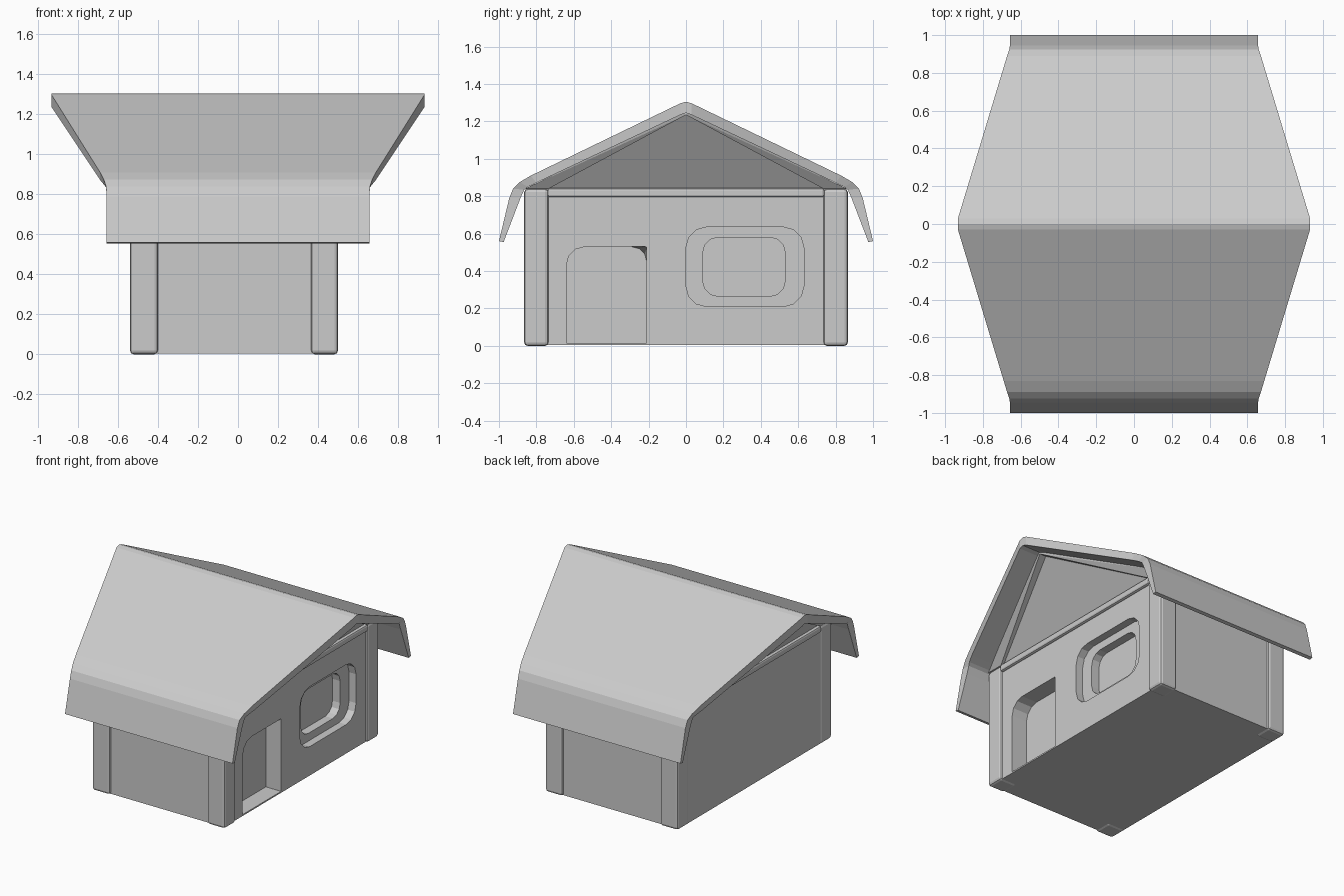
import bpy, bmesh, math

if "Cube" in bpy.data.objects:
    bpy.data.objects.remove(bpy.data.objects["Cube"])

def finish(name, bm, bevel=0):
    bmesh.ops.recalc_face_normals(bm, faces=bm.faces)
    me = bpy.data.meshes.new(name)
    bm.to_mesh(me)
    bm.free()
    ob = bpy.data.objects.new(name, me)
    bpy.context.collection.objects.link(ob)
    if bevel:
        m = ob.modifiers.new("bevel", 'BEVEL')
        m.width, m.segments = bevel, 2
    return ob

def hull(name, pts, bevel=0):
    bm = bmesh.new()
    bmesh.ops.convex_hull(bm, input=[bm.verts.new(p) for p in pts])
    bmesh.ops.dissolve_limit(bm, angle_limit=0.01, verts=bm.verts, edges=bm.edges)
    return finish(name, bm, bevel)

def box(name, x, y, z, bevel=0):
    return hull(name, [(a, b, c) for a in x for b in y for c in z], bevel)

def round_loop(y0, y1, z0, z1, radii, seg=3):
    # corners run: lower right, upper right, upper left, lower left
    corners = [(y1, z0, -1, 1, -90), (y1, z1, -1, -1, 0),
               (y0, z1, 1, -1, 90), (y0, z0, 1, 1, 180)]
    out = []
    for (cy, cz, sy, sz, a0), r in zip(corners, radii):
        for i in range(seg + 1):
            a = math.radians(a0 + 90 * i / seg)
            out.append((cy + sy * r + r * math.cos(a), cz + sz * r + r * math.sin(a)))
    return out

def loft(name, rings):
    bm = bmesh.new()
    vs = [[bm.verts.new((x, y, z)) for y, z in loop] for x, loop in rings]
    n = len(vs[0])
    for a, b in zip(vs, vs[1:]):
        for i in range(n):
            bm.faces.new((a[i], a[(i + 1) % n], b[(i + 1) % n], b[i]))
    bm.faces.new(vs[0])
    bm.faces.new(vs[-1])
    return finish(name, bm)

def cut(target, cutter):
    m = target.modifiers.new("cut", 'BOOLEAN')
    m.object, m.operation, m.solver = cutter, 'DIFFERENCE', 'EXACT'
    bpy.context.view_layer.objects.active = target
    bpy.ops.object.modifier_apply(modifier=m.name)
    bpy.data.objects.remove(cutter)

# House body with recessed door and stepped window
walls = box("walls", (-0.535, 0.485), (-0.85, 0.85), (0.005, 0.84))
inner = round_loop(-0.64, -0.21, 0.015, 0.53, (0.001, 0.08, 0.1, 0.001))
outer = round_loop(-0.64, -0.21, 0.015, 0.53, (0.001, 0.006, 0.1, 0.001))
cut(walls, loft("door_cutter", [(0.365, inner), (0.485, outer), (0.6, outer)]))
w_out = round_loop(0.0, 0.63, 0.21, 0.635, [0.11] * 4)
w_in = round_loop(0.09, 0.53, 0.265, 0.58, [0.08] * 4)
cut(walls, loft("window_outer_cutter", [(0.43, w_out), (0.6, w_out)]))
cut(walls, loft("window_inner_cutter", [(0.37, w_in), (0.6, w_in)]))

# Corner posts
for sy in (-1, 1):
    for label, x in (("left", (-0.54, -0.40)), ("right", (0.365, 0.50))):
        end = "front" if sy < 0 else "back"
        box(f"post_{end}_{label}", x, (sy * 0.735, sy * 0.865), (0, 0.84), 0.018)

# Beams above the side walls
box("beam_right", (0.44, 0.505), (-0.74, 0.74), (0.795, 0.843), 0.012)
box("beam_left", (-0.50, -0.545), (-0.74, 0.74), (0.795, 0.843), 0.012)

# Gable leaning outwards towards the ridge at both ends
hull("gable", [(x, y, 0.838) for x in (-0.52, 0.48) for y in (-0.86, 0.86)]
     + [(x, y, 1.25) for x in (-0.75, 0.75) for y in (-0.01, 0.01)])

# Raking trim boards along the gable edges
for sx, bx in ((-1, 0.54), (1, 0.50)):
    for sy in (-1, 1):
        hull("gable_trim", [(sx * (bx - d), sy * y, 0.84) for d in (0, 0.08) for y in (0.735, 0.86)]
             + [(sx * x, sy * y, z) for x in (0.79, 0.70) for y, z in ((0, 1.235), (0, 1.255), (0.03, 1.25))])

# Roof shell: (y, outer z, inner y, inner z, half width)
half = [(0.0, 1.305, 0.0, 1.245, 0.932), (0.03, 1.297, 0.03, 1.235, 0.932),
        (0.83, 0.91, 0.80, 0.872, 0.69), (0.89, 0.875, 0.845, 0.85, 0.672),
        (0.925, 0.84, 0.865, 0.835, 0.66), (0.945, 0.79, 0.885, 0.79, 0.657),
        (1.0, 0.56, 0.975, 0.555, 0.657)]
prof = [(-y, z, -iy, iz, w) for y, z, iy, iz, w in half[:0:-1]] + half
bm = bmesh.new()
rows = []
for y, z, iy, iz, w in prof:
    rows.append([bm.verts.new(p) for p in ((-w, y, z), (w, y, z), (w, iy, iz), (-w, iy, iz))])
for a, b in zip(rows, rows[1:]):
    for i in range(4):
        j = (i + 1) % 4
        bm.faces.new((a[i], a[j], b[j], b[i]))
bm.faces.new(rows[0])
bm.faces.new(rows[-1])
finish("roof", bm)
